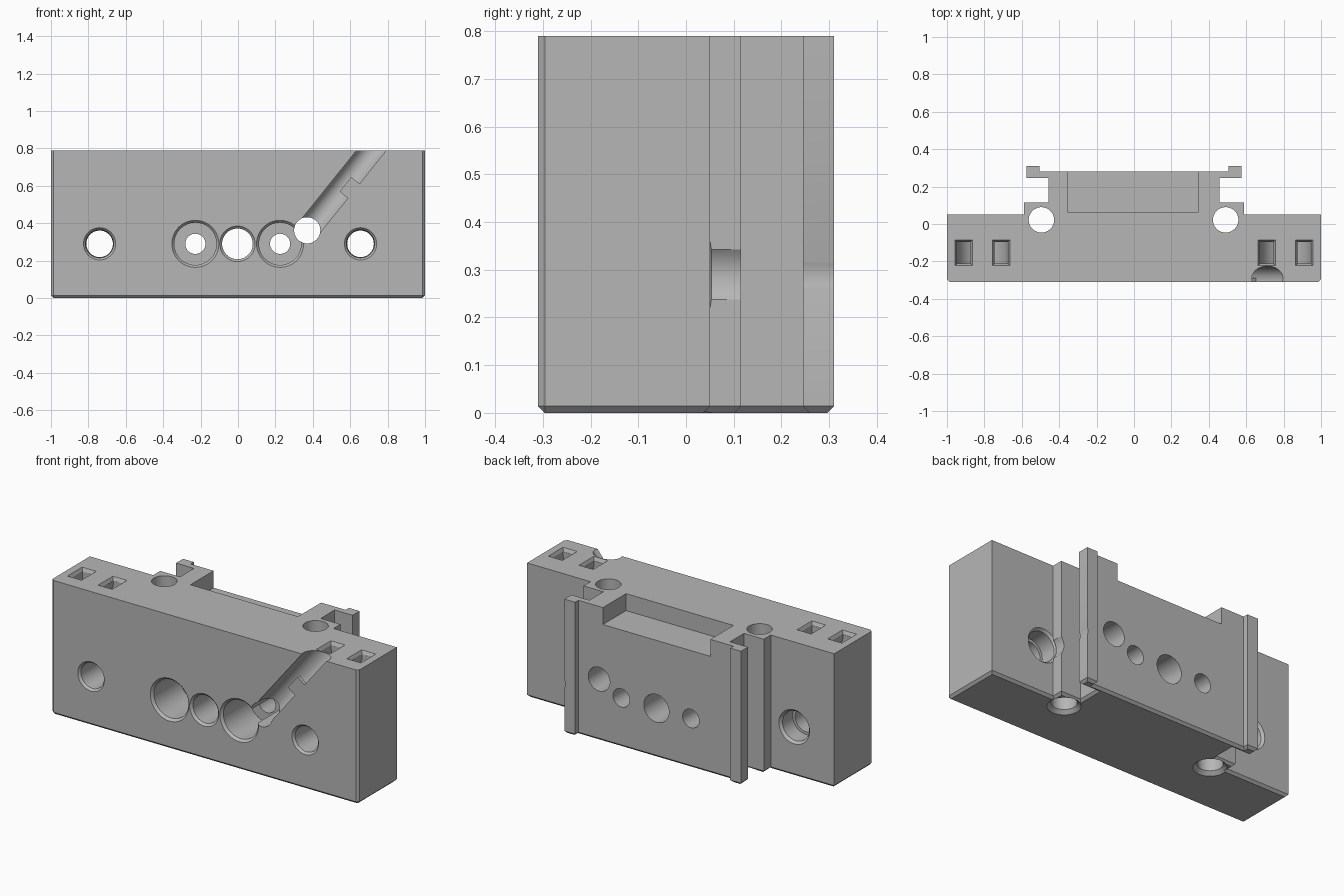
import bpy
import bmesh
from math import cos, sin, pi
from mathutils import Vector

cube = bpy.data.objects.get("Cube")
if cube:
    bpy.data.objects.remove(cube)

H = 0.79        # block height
FRONT = -0.31   # front face
HOLE_Z = 0.29   # height of the main row of holes
Y_AXIS, Z_AXIS = Vector((0, 1, 0)), Vector((0, 0, 1))

grey = bpy.data.materials.new("plain grey")
grey.use_nodes = True
colour = (0.47, 0.47, 0.47, 1)
grey.diffuse_color = colour
grey.node_tree.nodes["Principled BSDF"].inputs["Base Color"].default_value = colour


def make_object(name, bm):
    bmesh.ops.recalc_face_normals(bm, faces=bm.faces)
    mesh = bpy.data.meshes.new(name)
    bm.to_mesh(mesh)
    bm.free()
    obj = bpy.data.objects.new(name, mesh)
    obj.data.materials.append(grey)
    bpy.context.collection.objects.link(obj)
    return obj


def prism_mesh(points, origin, u, v, w):
    """Outline in the u, v plane, pushed along the vector w."""
    bm = bmesh.new()
    face = bm.faces.new([bm.verts.new(origin + u * a + v * b) for a, b in points])
    new = bmesh.ops.extrude_face_region(bm, geom=[face])["geom"]
    moved = [g for g in new if isinstance(g, bmesh.types.BMVert)]
    bmesh.ops.translate(bm, verts=moved, vec=w)
    return bm


def lathe(name, origin, axis, profile, sides=48):
    """Solid of revolution from (distance, radius) pairs along the axis."""
    turn = axis.to_track_quat("Z", "Y")
    bm = bmesh.new()
    rings = []
    for d, r in profile:
        ring = [Vector((r * cos(2 * pi * i / sides), r * sin(2 * pi * i / sides), d))
                for i in range(sides)]
        rings.append([bm.verts.new(origin + turn @ p) for p in ring])
    for a, b in zip(rings, rings[1:]):
        for i in range(sides):
            j = (i + 1) % sides
            bm.faces.new((a[i], a[j], b[j], b[i]))
    bm.faces.new(rings[0])
    bm.faces.new(rings[-1])
    return make_object(name, bm)


def cut(target, cutter):
    mod = target.modifiers.new("cut", "BOOLEAN")
    mod.operation = "DIFFERENCE"
    mod.solver = "EXACT"
    mod.object = cutter
    bpy.context.view_layer.objects.active = target
    bpy.ops.object.modifier_apply(modifier=mod.name)
    bpy.data.objects.remove(cutter)


# Block with stepped neck and hooked rear rails
half = [(1, FRONT), (1, 0.05), (0.587, 0.05), (0.587, 0.115), (0.458, 0.115),
        (0.458, 0.245), (0.575, 0.245), (0.575, 0.31), (0.505, 0.31), (0.505, 0.28)]
outline = half + [(-x, y) for x, y in reversed(half)]
bm = prism_mesh(outline, Vector(), Vector((1, 0, 0)), Y_AXIS, Z_AXIS * H)
edges = []
for e in bm.edges:
    p, q = (v.co for v in e.verts)
    at_bottom = max(p.z, q.z) < 0.001
    front_corner = max(p.y, q.y) < FRONT + 0.001 and abs(p.x - q.x) < 0.001
    if at_bottom or front_corner:
        edges.append(e)
bmesh.ops.bevel(bm, geom=edges, offset=0.014, segments=1, affect="EDGES")
body = make_object("carriage_block", bm)

# Shallow pocket open to the rear at the top
pocket = [(-0.355, 0.065), (0.345, 0.065), (0.345, 0.4), (-0.355, 0.4)]
cut(body, make_object("pocket_cutter", prism_mesh(
    pocket, Z_AXIS * (H - 0.1), Vector((1, 0, 0)), Y_AXIS, Z_AXIS * 0.3)))

# Counterbored outer mounting holes
for x in (-0.74, 0.655):
    cut(body, lathe("mount_cutter", Vector((x, 0, HOLE_Z)), Y_AXIS,
                    [(-0.32, 0.095), (-0.297, 0.075), (-0.2, 0.071), (-0.06, 0.071),
                     (-0.06, 0.087), (0.035, 0.087), (0.05, 0.1), (0.053, 0.086),
                     (0.4, 0.084)]))

# Deep counterbores with small through holes
for x in (-0.228, 0.225):
    cut(body, lathe("counterbore_cutter", Vector((x, 0, HOLE_Z)), Y_AXIS,
                    [(-0.32, 0.135), (-0.296, 0.113), (-0.05, 0.113),
                     (-0.05, 0.054), (0.4, 0.054)]))

# Centre hole and cable hole
cut(body, lathe("centre_cutter", Vector((-0.003, 0, HOLE_Z)), Y_AXIS,
                [(-0.32, 0.105), (-0.297, 0.082), (0.4, 0.082)]))
cut(body, lathe("cable_hole_cutter", Vector((0.37, 0, 0.362)), Y_AXIS,
                [(-0.4, 0.07), (0.4, 0.07)]))

# Vertical rod holes with a chamfered lower mouth
for x in (-0.495, 0.49):
    cut(body, lathe("rod_cutter", Vector((x, 0.022, 0)), Z_AXIS,
                    [(-0.01, 0.1), (0.02, 0.068), (1, 0.068)]))

# Slanted cable groove, leaving a small retaining tab across it
along = Vector((0.626, 0, 0.78)).normalized()
across = Vector((along.z, 0, -along.x))
start = Vector((0.37, 0, 0.362))
groove = lathe("groove_cutter", start + Y_AXIS * -0.29, along,
               [(0, 0.065), (0.8, 0.065)])
tab = [(0.27, 0.005), (0.37, 0.005), (0.37, 0.1), (0.27, 0.1)]
cut(groove, make_object("tab_shape", prism_mesh(
    tab, start + Y_AXIS * -0.4, along, across, Y_AXIS * 0.11)))
cut(body, groove)

# Curved tie channels under pairs of flared slots
for side in (-1, 1):
    centre = Vector((0.81 * side, -0.21, 0.755))
    steps = [pi + pi * i / 20 for i in range(21)]
    arc = [(-0.137, 0.1)] + [(0.137 * cos(a), 0.137 * sin(a)) for a in steps]
    arc += [(0.137, 0.1), (0.065, 0.1)]
    arc += [(0.065 * cos(a), 0.065 * sin(a)) for a in reversed(steps)] + [(-0.065, 0.1)]
    cut(body, make_object("tie_channel_cutter", prism_mesh(
        arc, centre, Vector((1, 0, 0)), Z_AXIS, Y_AXIS * 0.115)))
    for x in (0.71, 0.91):
        bm = bmesh.new()
        bmesh.ops.create_cube(bm, size=1)
        for v in bm.verts:
            grow = 0.01 if v.co.z > 0 else -0.01
            v.co = Vector((x * side + v.co.x * (0.092 + 2 * grow),
                           -0.153 + v.co.y * (0.137 + 2 * grow), H + v.co.z * 0.04))
        cut(body, make_object("flare_cutter", bm))

# Smooth bores, crisp edges
bpy.ops.object.select_all(action="DESELECT")
body.select_set(True)
bpy.context.view_layer.objects.active = body
bpy.ops.object.shade_smooth_by_angle(angle=pi / 7)
